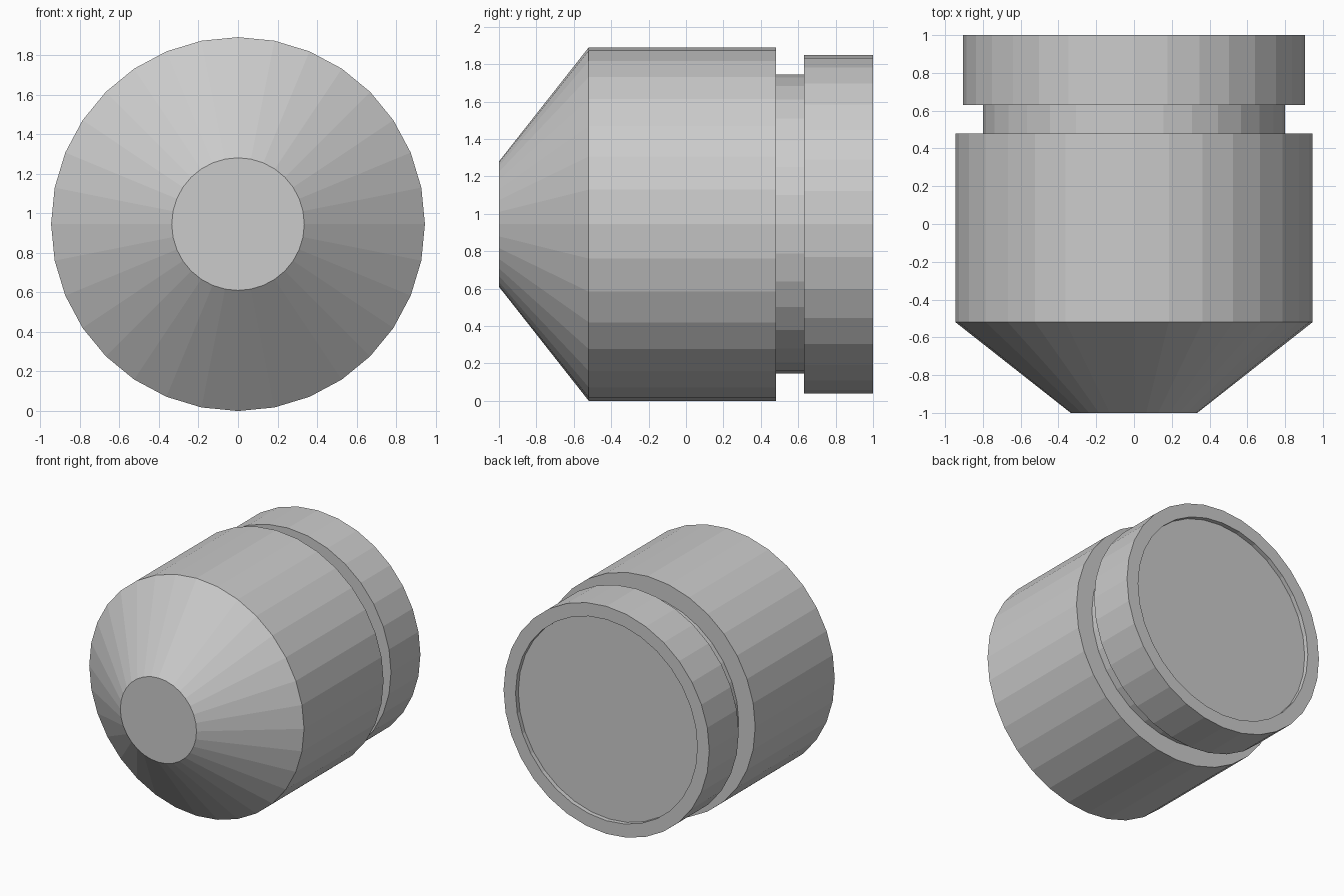
import bpy, bmesh
from math import sin, cos, pi

if "Cube" in bpy.data.objects:
    bpy.data.objects.remove(bpy.data.objects["Cube"])

SIDES = 32
AXIS_Z = 0.945


def lathe(name, profile):
    """Revolve (radius, y) points about the y axis and cap both ends."""
    bm = bmesh.new()
    rings = [[bm.verts.new((r * sin(2 * pi * i / SIDES), y,
                            AXIS_Z + r * cos(2 * pi * i / SIDES)))
              for i in range(SIDES)] for r, y in profile]
    for a, b in zip(rings, rings[1:]):
        for i in range(SIDES):
            j = (i + 1) % SIDES
            bm.faces.new((a[i], a[j], b[j], b[i]))
    bm.faces.new(rings[0])
    bm.faces.new(rings[-1])
    bmesh.ops.recalc_face_normals(bm, faces=bm.faces)
    mesh = bpy.data.meshes.new(name)
    bm.to_mesh(mesh)
    bm.free()
    obj = bpy.data.objects.new(name, mesh)
    bpy.context.collection.objects.link(obj)
    return obj


# Tapered nose, main barrel, groove, rear collar and shallow rear recess
lathe("nozzle_body", [
    (0.335, -1.0), (0.945, -0.52),
    (0.945, 0.48), (0.80, 0.48),
    (0.80, 0.63), (0.905, 0.63),
    (0.905, 1.0), (0.80, 1.0),
    (0.80, 0.965),
])
